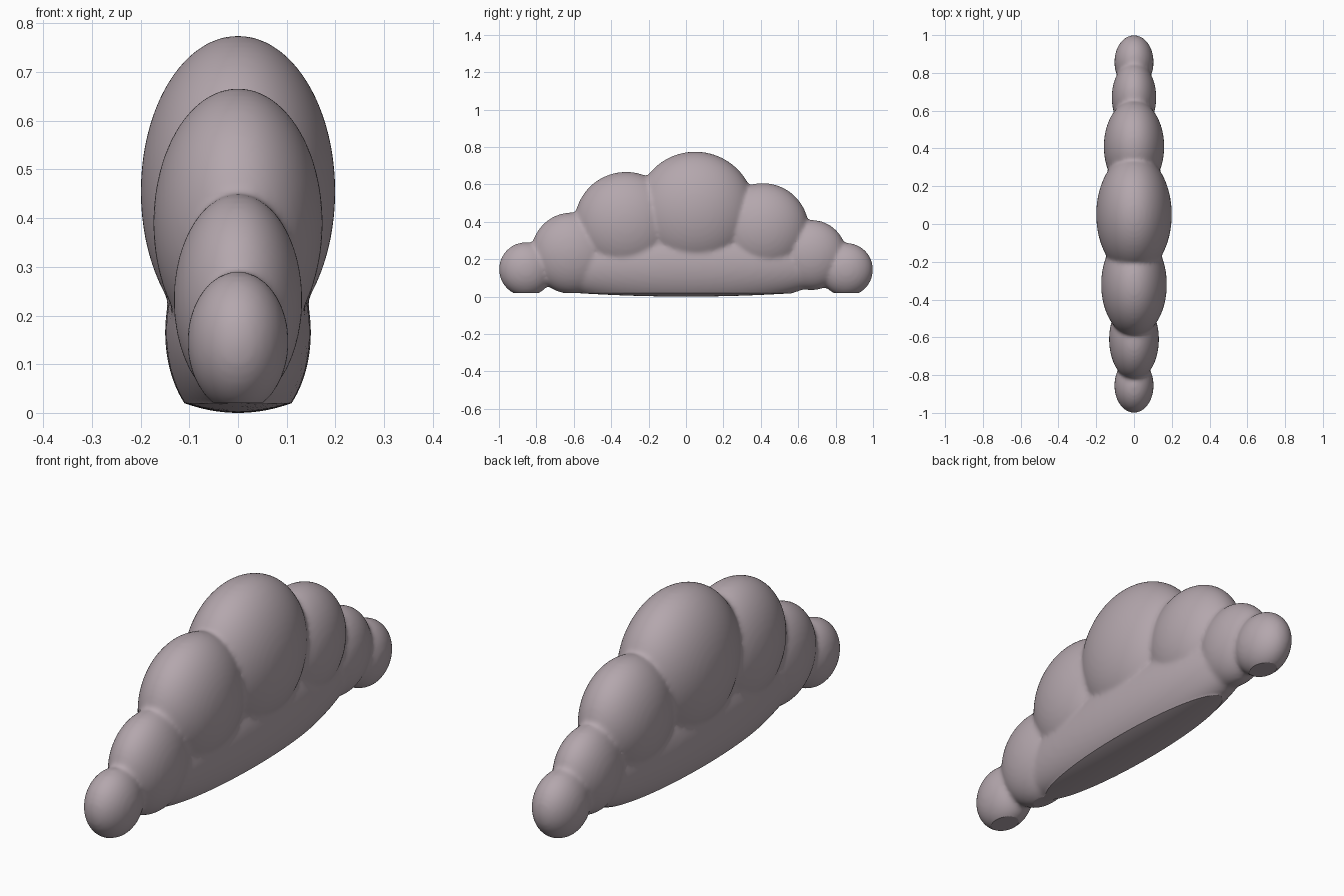
import bpy, bmesh
from mathutils import Matrix, Vector

if "Cube" in bpy.data.objects:
    bpy.data.objects.remove(bpy.data.objects["Cube"])

# centre y, centre z, half width x, half length y, half height z
PUFFS = [
    (0.05, 0.455, 0.200, 0.320, 0.320),    # crown
    (-0.32, 0.390, 0.174, 0.277, 0.277),   # front shoulder
    (-0.61, 0.232, 0.132, 0.218, 0.218),   # front step
    (-0.855, 0.146, 0.104, 0.145, 0.145),  # front tip
    (0.41, 0.360, 0.160, 0.247, 0.247),    # back shoulder
    (0.67, 0.222, 0.118, 0.188, 0.188),    # back step
    (0.857, 0.144, 0.104, 0.143, 0.143),   # back tip
    (0.00, 0.165, 0.150, 0.780, 0.215),    # long base
]
RIM = 0.02  # height where the underside is flattened

# overlapping ellipsoid puffs
bm = bmesh.new()
for y, z, rx, ry, rz in PUFFS:
    m = Matrix.Translation((0, y, z)) @ Matrix.Diagonal((rx, ry, rz, 1))
    bmesh.ops.create_uvsphere(bm, u_segments=64, v_segments=40, radius=1, matrix=m)
mesh = bpy.data.meshes.new("cloud_body")
bm.to_mesh(mesh)
bm.free()
cloud = bpy.data.objects.new("cloud_body", mesh)
bpy.context.collection.objects.link(cloud)
bpy.context.view_layer.objects.active = cloud
cloud.select_set(True)

# fuse into one skin and soften the creases
remesh = cloud.modifiers.new("fuse", 'REMESH')
remesh.mode = 'VOXEL'
remesh.voxel_size = 0.01
soften = cloud.modifiers.new("soften", 'SMOOTH')
soften.factor = 0.5
soften.iterations = 12
for name in ("fuse", "soften"):
    bpy.ops.object.modifier_apply(modifier=name)

# flatten the underside into a shallow bulge with a crisp rim
bm = bmesh.new()
bm.from_mesh(cloud.data)
bmesh.ops.bisect_plane(bm, geom=bm.verts[:] + bm.edges[:] + bm.faces[:], dist=1e-5,
                       plane_co=Vector((0, 0, RIM)), plane_no=Vector((0, 0, 1)))
for v in bm.verts:
    if v.co.z < RIM:
        bulge = min(1, (v.co.x / 0.11) ** 2 + (v.co.y / 0.6) ** 2)
        v.co.z = RIM * bulge
bm.to_mesh(cloud.data)
bm.free()

# colour
mat = bpy.data.materials.new("mauve grey")
mat.diffuse_color = (0.456, 0.386, 0.418, 1)
mat.use_nodes = True
mat.node_tree.nodes["Principled BSDF"].inputs["Base Color"].default_value = mat.diffuse_color
cloud.data.materials.clear()
cloud.data.materials.append(mat)
bpy.ops.object.shade_smooth_by_angle(angle=0.52)
